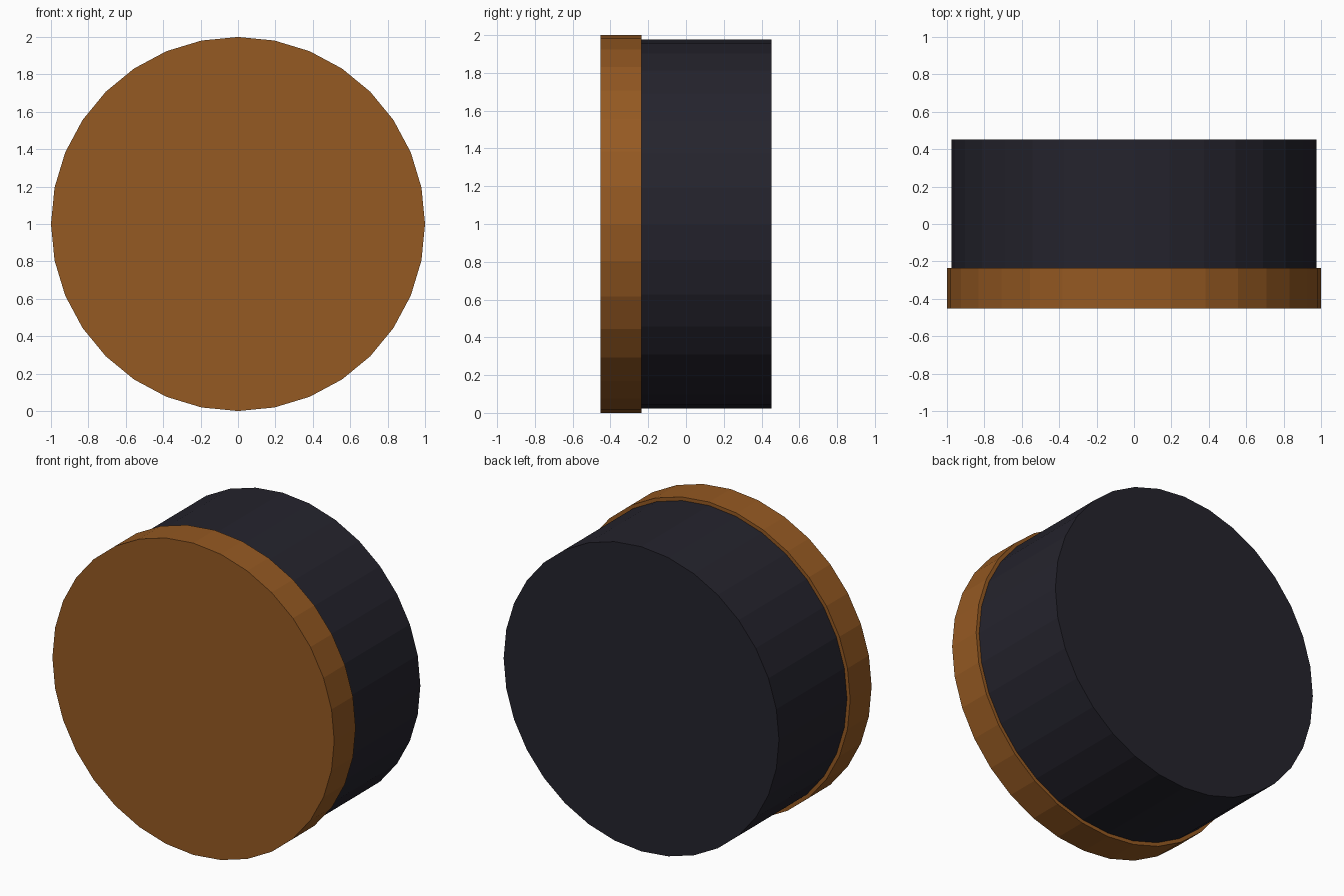
import bpy
import math

if "Cube" in bpy.data.objects:
    bpy.data.objects.remove(bpy.data.objects["Cube"])


def material(name, color):
    mat = bpy.data.materials.new(name)
    mat.diffuse_color = (*color, 1.0)
    mat.use_nodes = True
    mat.node_tree.nodes["Principled BSDF"].inputs["Base Color"].default_value = mat.diffuse_color
    return mat


def disc(name, radius, y_front, y_back, mat):
    # Flat-faced 32-sided cylinder lying along the y axis
    bpy.ops.mesh.primitive_cylinder_add(
        vertices=32, radius=radius, depth=y_back - y_front,
        location=(0, (y_front + y_back) / 2, 1.0),
        rotation=(math.pi / 2, 0, 0))
    obj = bpy.context.object
    obj.name = name
    obj.data.materials.append(mat)
    bpy.ops.object.transform_apply(location=False, rotation=True, scale=False)
    return obj


orange = material("orange_brown", (0.30, 0.10, 0.016))
dark = material("dark_grey", (0.018, 0.017, 0.026))

# Wide front cap and the slightly narrower body behind it
disc("front_cap", 1.0, -0.453, -0.236, orange)
disc("rear_body", 0.977, -0.236, 0.453, dark)
